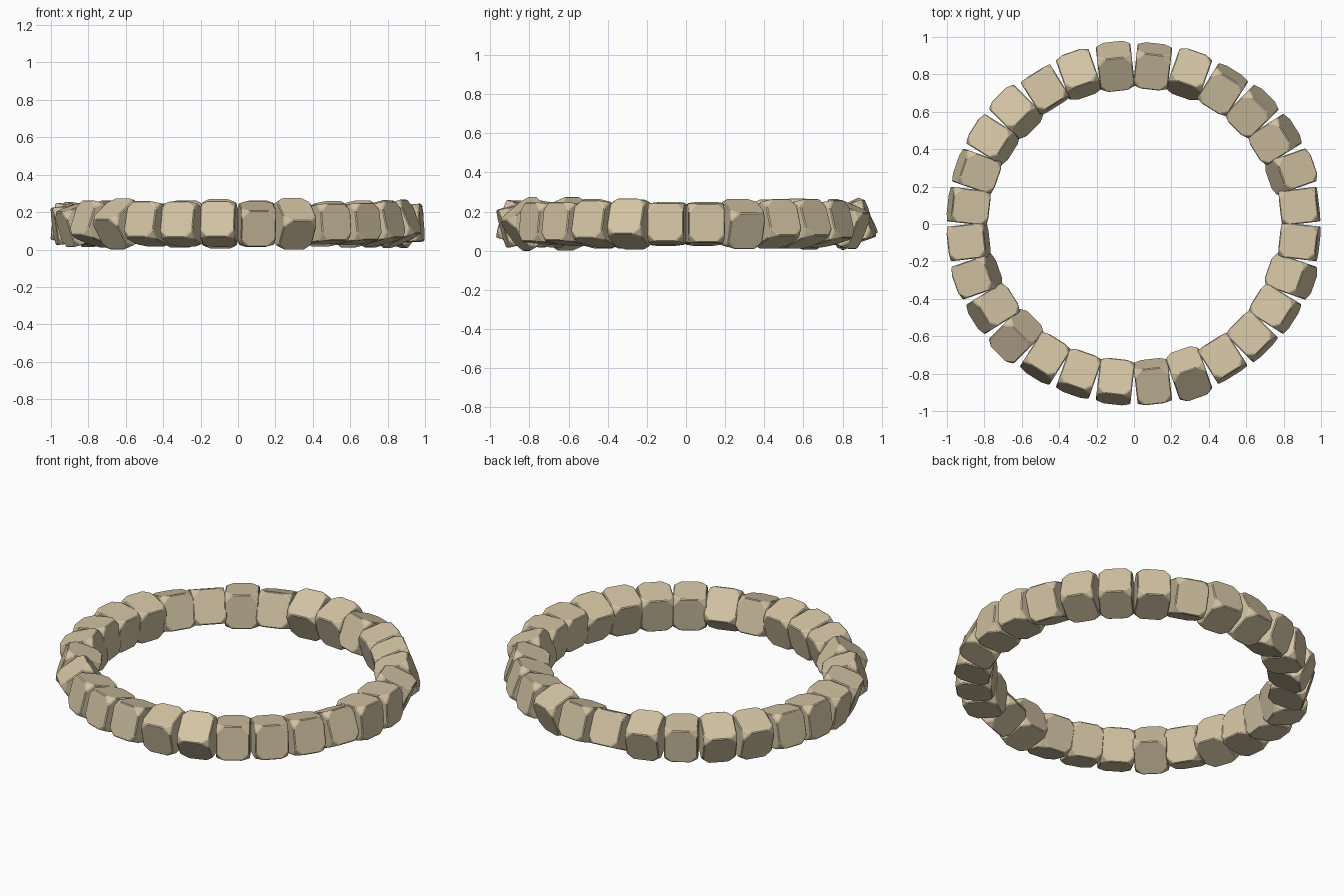
import bpy, bmesh, math
from mathutils import Matrix

if "Cube" in bpy.data.objects:
    bpy.data.objects.remove(bpy.data.objects["Cube"])

# Stone colour
stone = bpy.data.materials.new("sandy_stone")
stone.diffuse_color = (0.65, 0.55, 0.37, 1)
stone.use_nodes = True
stone.node_tree.nodes["Principled BSDF"].inputs["Base Color"].default_value = stone.diffuse_color

# Roll of each bead about the ring's thread, in degrees
rolls = [3, -22, 20, 20, 15, -22, 18, 27, -20, -5, -25, -18, 12, 8,
         -8, -18, 20, -35, 15, 14, 16, -15, -38, 6, 8, 14, 24, 5]

# Shared bead: cube with cut corners and slightly eased edges
mesh = bpy.data.meshes.new("bead")
bm = bmesh.new()
bmesh.ops.create_cube(bm, size=1)
bmesh.ops.scale(bm, vec=(0.2, 0.186, 0.2), verts=bm.verts)
bmesh.ops.bevel(bm, geom=bm.verts[:], offset=0.042, segments=1,
                affect='VERTICES')
bmesh.ops.bevel(bm, geom=bm.edges[:], offset=0.005, segments=1,
                affect='EDGES')
bm.to_mesh(mesh)
bm.free()
mesh.materials.append(stone)

# Beads strung around a slightly oval ring
count = len(rolls)
for k, roll in enumerate(rolls):
    a = 2 * math.pi * (k + 0.5) / count
    bead = bpy.data.objects.new(f"bead_{k + 1}", mesh)
    bpy.context.collection.objects.link(bead)
    bead.matrix_world = (
        Matrix.Translation((0.89 * math.cos(a), 0.848 * math.sin(a), 0.137))
        @ Matrix.Rotation(a, 4, 'Z')
        @ Matrix.Rotation(-math.radians(roll), 4, 'Y'))
